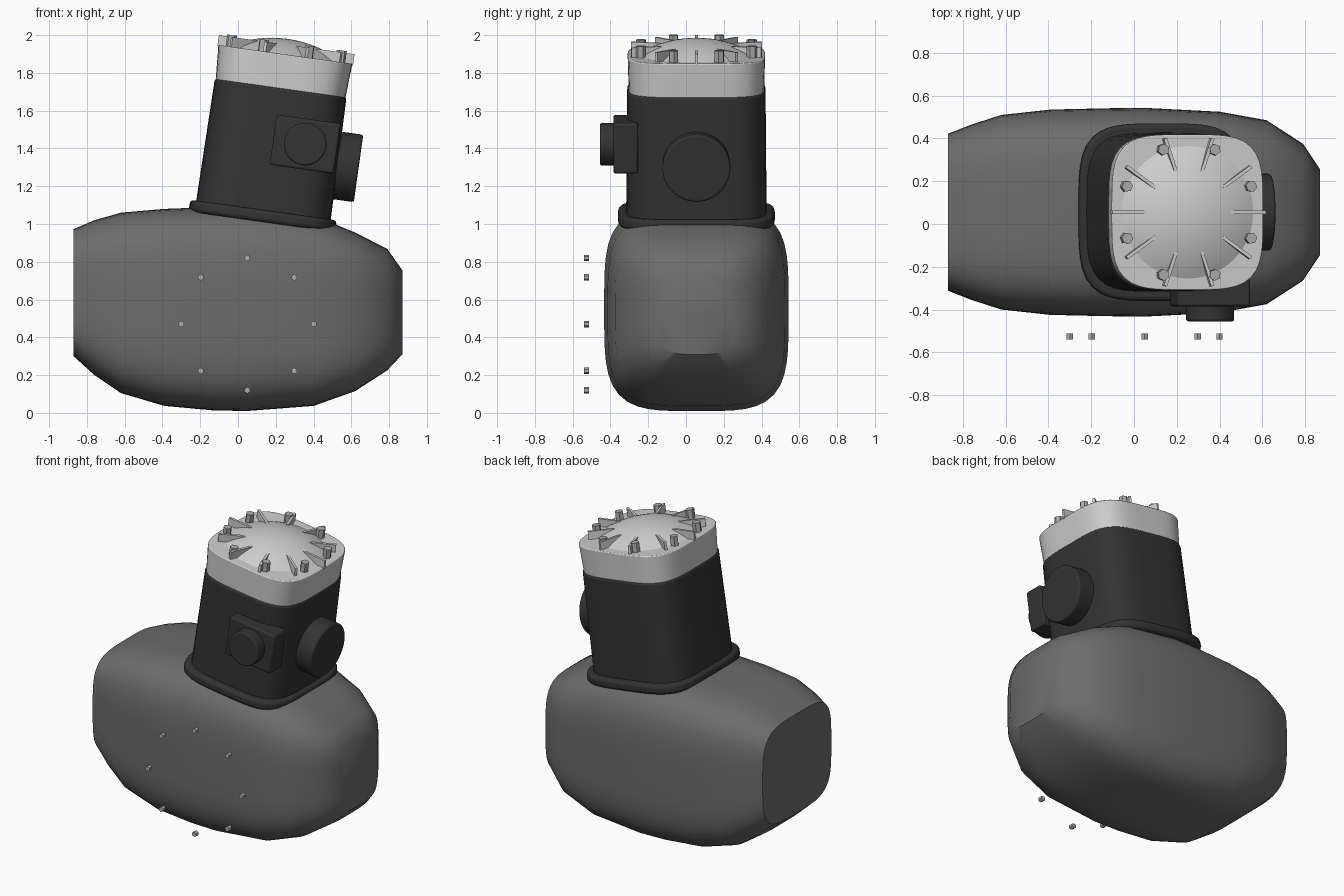
import bpy, bmesh, math
from mathutils import Matrix, Vector

if "Cube" in bpy.data.objects:
    bpy.data.objects.remove(bpy.data.objects["Cube"])

def material(name, value):
    m = bpy.data.materials.new(name)
    m.diffuse_color = (value, value, value, 1)
    m.use_nodes = True
    m.node_tree.nodes["Principled BSDF"].inputs["Base Color"].default_value = m.diffuse_color
    return m

GREY = material("body grey", 0.15)
BLACK = material("housing black", 0.033)
LIGHT = material("light metal", 0.62)
STEEL = material("bolt steel", 0.42)

YC = 0.055
# Frame of the leaning neck: local z runs along its axis
NECK = Matrix.Translation((0.134, YC, 1.066)) @ Matrix.Rotation(math.radians(8), 4, 'Y')

def squircle(a, b, n=4.0, count=64):
    """Points of a rounded square outline with half sizes a and b."""
    pts = []
    for i in range(count):
        t = 2 * math.pi * i / count
        c, s = math.cos(t), math.sin(t)
        r = (abs(c) ** n + abs(s) ** n) ** (-1 / n)
        pts.append((a * r * c, b * r * s))
    return pts

def finish(bm, name, mat, matrix=Matrix(), angle=35, bevel=0):
    bmesh.ops.recalc_face_normals(bm, faces=bm.faces)
    me = bpy.data.meshes.new(name)
    bm.to_mesh(me)
    bm.free()
    me.transform(matrix)
    me.materials.append(mat)
    ob = bpy.data.objects.new(name, me)
    bpy.context.collection.objects.link(ob)
    if bevel:
        mod = ob.modifiers.new("bevel", 'BEVEL')
        mod.width, mod.segments = bevel, 3
        mod.limit_method, mod.angle_limit = 'ANGLE', math.radians(50)
    bpy.ops.object.select_all(action='DESELECT')
    ob.select_set(True)
    bpy.context.view_layer.objects.active = ob
    bpy.ops.object.shade_smooth_by_angle(angle=math.radians(angle))
    return ob

def loft(name, rings, mat, matrix=Matrix(), angle=35, bevel=0):
    bm = bmesh.new()
    loops = [[bm.verts.new(p) for p in ring] for ring in rings]
    for lo, hi in zip(loops, loops[1:]):
        for i in range(len(lo)):
            j = (i + 1) % len(lo)
            bm.faces.new((lo[i], lo[j], hi[j], hi[i]))
    bm.faces.new(loops[0][::-1])
    bm.faces.new(loops[-1])
    return finish(bm, name, mat, matrix, angle, bevel)

def neck_part(name, levels, mat, bevel=0):
    """Levels are (height, half x, half y) along the neck."""
    rings = [[(x, y, z) for x, y in squircle(a, b)] for z, a, b in levels]
    return loft(name, rings, mat, NECK, 35, bevel)

def cylinder(name, r, depth, sides, mat, matrix, bevel=0):
    bm = bmesh.new()
    bmesh.ops.create_cone(bm, cap_ends=True, segments=sides,
                          radius1=r, radius2=r, depth=depth)
    return finish(bm, name, mat, matrix, 35, bevel)

def box(name, size, mat, matrix, bevel=0):
    bm = bmesh.new()
    bmesh.ops.create_cube(bm, size=1, matrix=Matrix.Diagonal((*size, 1)))
    return finish(bm, name, mat, matrix, 35, bevel)

# Main body: rounded sections along x (x, low z, high z, half width)
SECTIONS = [(-.87, .30, .973, .367), (-.76, .20, 1.02, .41), (-.62, .105, 1.06, .455),
            (-.39, .037, 1.08, .48), (-.13, .013, 1.09, .486), (.05, .01, 1.09, .488),
            (.40, .037, 1.045, .47), (.62, .115, .955, .43), (.79, .225, .868, .32),
            (.87, .31, .755, .20)]
rings = [[(x, YC + y, (lo + hi) / 2 + z) for y, z in squircle(w, (hi - lo) / 2)]
         for x, lo, hi, w in SECTIONS]
loft("main_body", rings, GREY, angle=40)

# Neck: flange, housing and light cap
neck_part("neck_flange", [(-.055, .392, .415), (.008, .392, .415)], BLACK, .02)
neck_part("neck_housing", [(-.03, .36, .372), (.66, .352, .366)], BLACK, .012)
neck_part("cap_rim", [(.64, .346, .358), (.84, .358, .364)], LIGHT, .006)

# Shallow dome on the cap
dome = []
for k in range(9):
    t = k / 8
    r = .31 * (1 - t) + .004
    z = .838 + .085 * (1 - (1 - t) ** 2)
    dome.append([(r * math.cos(a), r * math.sin(a), z)
                 for a in (2 * math.pi * i / 48 for i in range(48))])
loft("cap_dome", dome, LIGHT, NECK)

# Radial ribs and hex bolts on the cap
for i in range(10):
    turn = NECK @ Matrix.Rotation(math.radians(36 * i), 4, 'Z')
    box("cap_rib", (.165, .016, .06), LIGHT, turn @ Matrix.Translation((.28, 0, .862)))
for i in range(8):
    turn = NECK @ Matrix.Rotation(math.radians(22.5 + 45 * i), 4, 'Z')
    cylinder("cap_bolt", .027, .07, 6, STEEL, turn @ Matrix.Translation((.317, 0, .867)))

# Round cover on the side of the neck
cylinder("side_cover", .18, .147, 48, BLACK,
         NECK @ Matrix.Translation((.394, 0, .296)) @ Matrix.Rotation(math.pi / 2, 4, 'Y'), .012)

# Junction box with a round knob on the front of the neck
box("front_box", (.342, .13, .268), BLACK,
    NECK @ Matrix.Translation((.17, -.375, .384)), .012)
cylinder("front_knob", .113, .09, 32, BLACK,
         NECK @ Matrix.Translation((.17, -.465, .384)) @ Matrix.Rotation(math.pi / 2, 4, 'X'), .01)

# Ring of small hex bolts in front of the body
for i in range(8):
    a = math.pi * i / 4
    pos = Vector((.05 + .35 * math.cos(a), -.527, .47 + .35 * math.sin(a)))
    cylinder("front_bolt", .017, .028, 6, STEEL,
             Matrix.Translation(pos) @ Matrix.Rotation(math.pi / 2, 4, 'X'))
